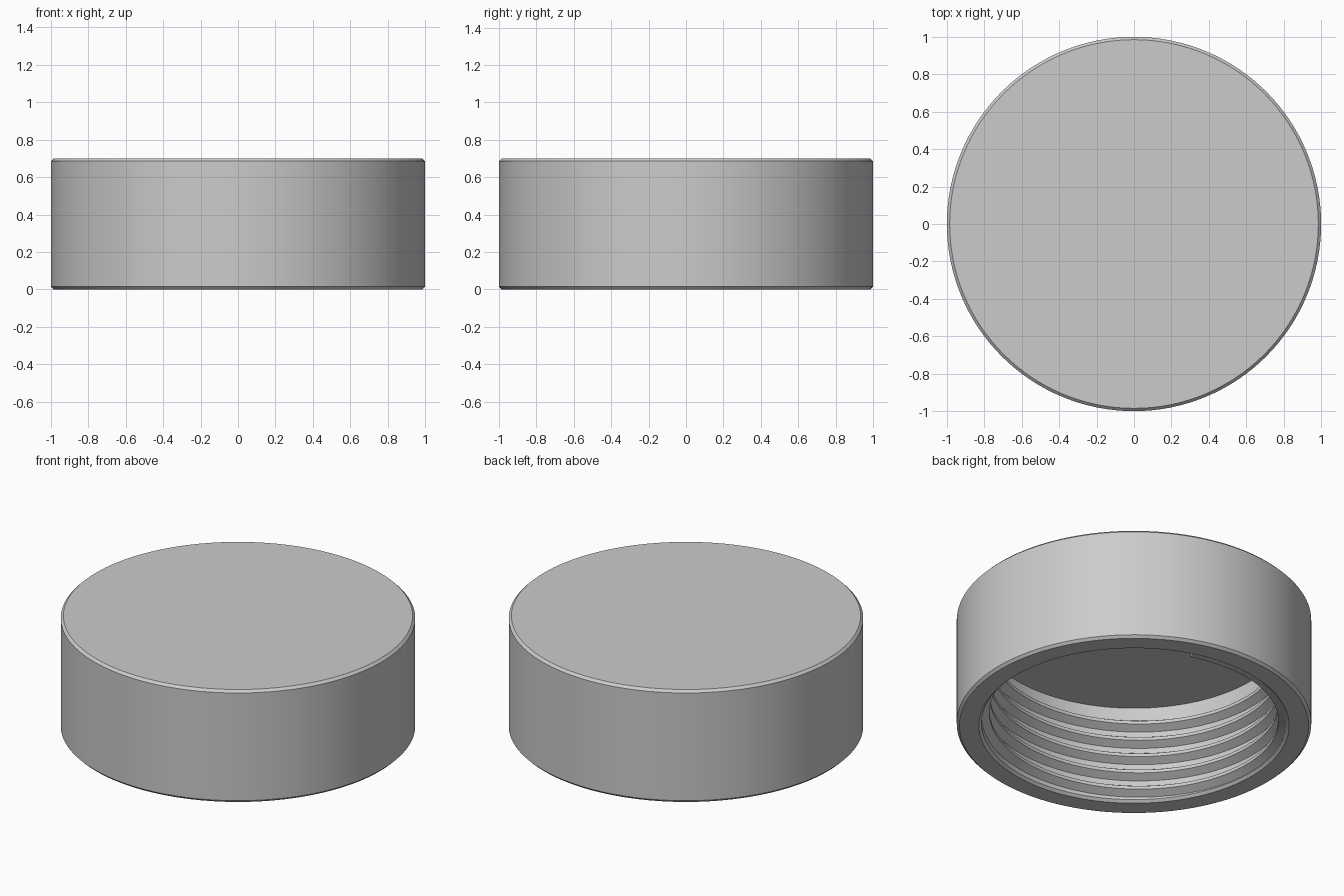
import bpy, bmesh, math

cube = bpy.data.objects.get("Cube")
if cube:
    bpy.data.objects.remove(cube, do_unlink=True)

HEIGHT, CEILING = 0.7, 0.61
BORE, CREST = 0.86, 0.815
BEVEL = 0.015
SIDES = 128

grey = bpy.data.materials.new("plain grey")
colour = (0.6, 0.6, 0.6, 1)
grey.diffuse_color = colour
grey.use_nodes = True
grey.node_tree.nodes["Principled BSDF"].inputs["Base Color"].default_value = colour


def finish(name, bm):
    """Turn a bmesh into a grey object, smooth with sharp edges kept."""
    bmesh.ops.recalc_face_normals(bm, faces=bm.faces)
    mesh = bpy.data.meshes.new(name)
    bm.to_mesh(mesh)
    bm.free()
    mesh.materials.append(grey)
    obj = bpy.data.objects.new(name, mesh)
    bpy.context.collection.objects.link(obj)
    bpy.ops.object.select_all(action='DESELECT')
    obj.select_set(True)
    bpy.context.view_layer.objects.active = obj
    bpy.ops.object.shade_smooth_by_angle(angle=math.radians(25))
    return obj


def ring(bm, radius, z):
    return [bm.verts.new((radius * math.cos(a), radius * math.sin(a), z))
            for a in (math.tau * i / SIDES for i in range(SIDES))]


# Cap shell: bevelled lid and wall with a hollow bore, open at the bottom
profile = [
    (1 - BEVEL, HEIGHT), (1, HEIGHT - BEVEL), (1, BEVEL), (1 - BEVEL, 0),
    (BORE + BEVEL, 0), (BORE, BEVEL), (BORE, CEILING),
]
bm = bmesh.new()
rings = [ring(bm, r, z) for r, z in profile]
for upper, lower in zip(rings, rings[1:]):
    for i in range(SIDES):
        j = (i + 1) % SIDES
        bm.faces.new((upper[i], upper[j], lower[j], lower[i]))
bm.faces.new(rings[0])
bm.faces.new(rings[-1])
finish("cap_shell", bm)

# Internal screw thread: a trapezoid ridge swept up a right-handed helix
PITCH, TURNS, TOP = 0.106, 4.8, 0.54
ridge = [(BORE + 0.005, 0.03), (CREST, 0), (CREST, -0.02), (BORE + 0.005, -0.05)]
bm = bmesh.new()
steps = int(TURNS * SIDES)
sections = []
for s in range(steps + 1):
    turn = s / SIDES
    a = -math.tau * turn
    sections.append([
        bm.verts.new((r * math.cos(a), r * math.sin(a),
                      max(TOP - PITCH * turn + dz, BEVEL)))
        for r, dz in ridge])
for first, second in zip(sections, sections[1:]):
    for k in range(len(ridge)):
        m = (k + 1) % len(ridge)
        bm.faces.new((first[k], first[m], second[m], second[k]))
bm.faces.new(sections[0])
bm.faces.new(sections[-1])
finish("inner_thread", bm)
